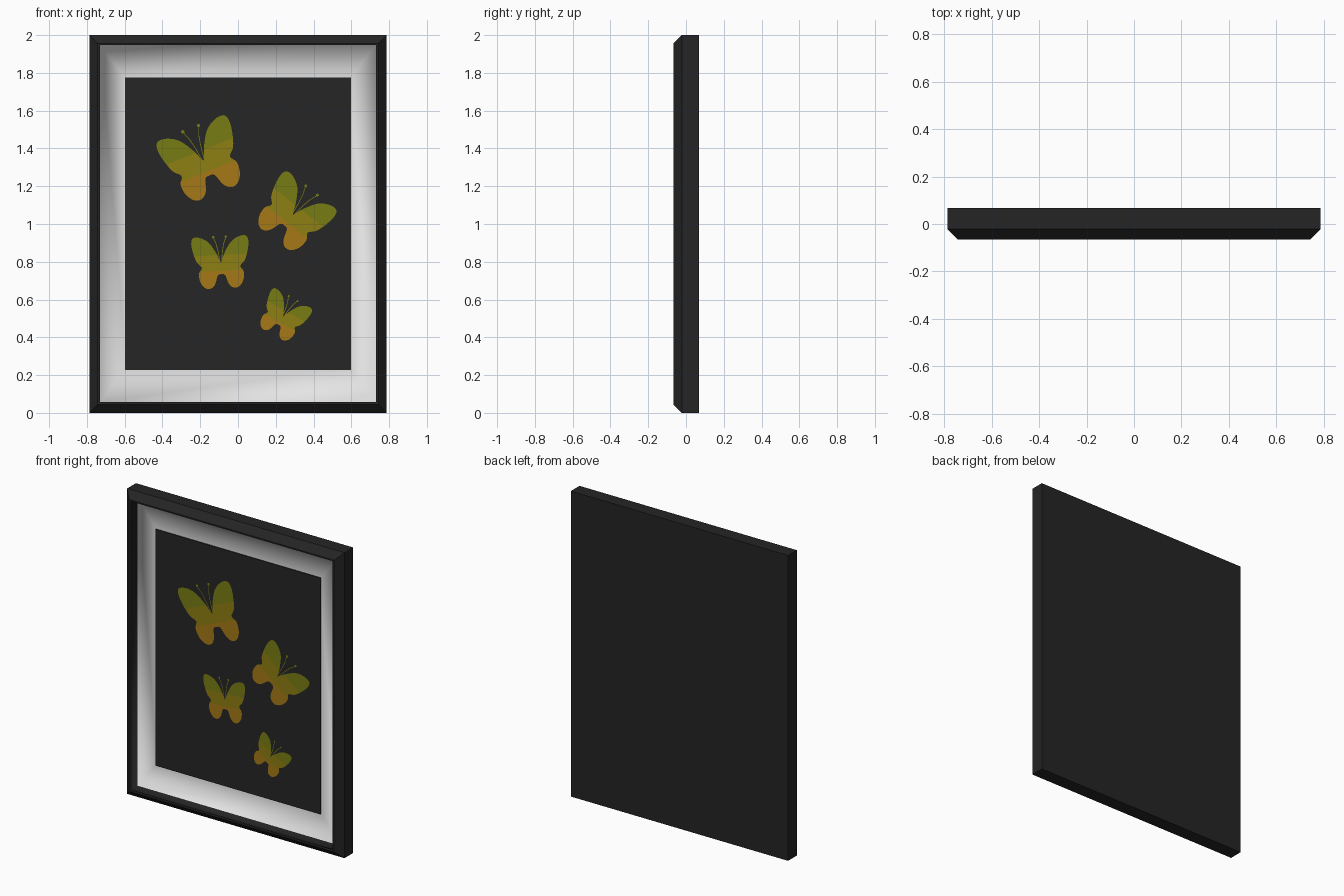
import bpy, bmesh, math
from mathutils import Vector

if "Cube" in bpy.data.objects:
    bpy.data.objects.remove(bpy.data.objects["Cube"])


def material(name, r, g, b):
    m = bpy.data.materials.new(name)
    m.diffuse_color = (r, g, b, 1)
    m.use_nodes = True
    m.node_tree.nodes["Principled BSDF"].inputs["Base Color"].default_value = m.diffuse_color
    return m


BLACK = material("frame black", 0.018, 0.018, 0.018)
WHITE = material("mat white", 0.78, 0.78, 0.78)
PANEL = material("panel charcoal", 0.019, 0.019, 0.019)
OLIVE = material("wing olive", 0.19, 0.20, 0.006)
MUSTARD = material("wing mustard", 0.27, 0.21, 0.006)
AMBER = material("wing amber", 0.38, 0.19, 0.008)
RED = material("edge red orange", 0.72, 0.07, 0.005)
OCHRE = material("edge ochre", 0.36, 0.22, 0.006)


def finish(name, bm, mats):
    me = bpy.data.meshes.new(name)
    bm.to_mesh(me)
    bm.free()
    for m in mats:
        me.materials.append(m)
    ob = bpy.data.objects.new(name, me)
    bpy.context.collection.objects.link(ob)
    return ob


def rect(bm, hw, z0, z1, y):
    return [bm.verts.new((x, y, z)) for x, z in
            ((-hw, z0), (hw, z0), (hw, z1), (-hw, z1))]


# Frame and recessed mat: one section of nested rectangles, back to front to inside
bm = bmesh.new()
sections = [(0.787, 0.0, 2.0, 0.068), (0.787, 0.0, 2.0, -0.022),
            (0.743, 0.044, 1.956, -0.066), (0.730, 0.058, 1.947, -0.066),
            (0.730, 0.058, 1.947, 0.005), (0.590, 0.240, 1.765, 0.005)]
rings = [rect(bm, *s) for s in sections]
bm.faces.new(rings[0][::-1])
for i, (a, b) in enumerate(zip(rings, rings[1:])):
    for k in range(4):
        n = (k + 1) % 4
        f = bm.faces.new((a[k], a[n], b[n], b[k]))
        f.material_index = 1 if i == 4 else 0
        f.smooth = i >= 3          # soft shading where the mat meets the wall
bm.faces.new(rings[-1]).material_index = 1
bmesh.ops.recalc_face_normals(bm, faces=bm.faces[:])
for e in bm.edges:
    e.smooth = all(f.smooth for f in e.link_faces)
finish("frame_and_mat", bm, [BLACK, WHITE])

# Dark display panel
bm = bmesh.new()
back = rect(bm, 0.598, 0.228, 1.776, 0.0045)
front = rect(bm, 0.598, 0.228, 1.776, -0.002)
bm.faces.new(front)
for k in range(4):
    n = (k + 1) % 4
    bm.faces.new((back[k], back[n], front[n], front[k]))
bmesh.ops.recalc_face_normals(bm, faces=bm.faces[:])
finish("display_panel", bm, [PANEL])

# Half of the butterfly outline, from the head notch round to the tail notch
HALF = [(0, 0.10), (0.13, 0.40), (0.38, 0.80), (0.68, 0.99), (0.93, 1.0),
        (1.01, 0.82), (0.97, 0.50), (0.85, 0.14), (0.68, -0.06),
        (0.79, -0.26), (0.76, -0.56), (0.60, -0.78), (0.40, -0.81),
        (0.24, -0.66), (0.13, -0.36), (0, -0.32)]


def smooth_loop(pts, steps=4):
    """Closed Catmull-Rom curve through the points."""
    out, n = [], len(pts)
    for i in range(n):
        p0, p1, p2, p3 = (Vector(pts[(i + k) % n]) for k in (-1, 0, 1, 2))
        for s in range(steps):
            t = s / steps
            out.append(0.5 * (2 * p1 + (p2 - p0) * t
                              + (2 * p0 - 5 * p1 + 4 * p2 - p3) * t * t
                              + (3 * p1 - p0 - 3 * p2 + p3) * t ** 3))
    return out


OUTLINE = smooth_loop(HALF + [(-x, z) for x, z in HALF[-2:0:-1]])[::-1]


def butterfly(name, cx, cz, size, tilt):
    bm = bmesh.new()
    wing = bm.faces.new([bm.verts.new((p.x, 0, p.y)) for p in OUTLINE])
    # coloured edge band around the wings
    rim = bmesh.ops.inset_region(bm, faces=[wing], thickness=0.045)["faces"]
    for f in rim:
        f.material_index = 3
    bmesh.ops.triangulate(bm, faces=bm.faces[:])
    # cut the colour bands across the wings
    for h in (0.36, -0.2):
        bmesh.ops.bisect_plane(bm, geom=bm.verts[:] + bm.edges[:] + bm.faces[:],
                               plane_co=(0, 0, h), plane_no=(0, 0, 1))
    for f in bm.faces:
        z = f.calc_center_median().z
        if f.material_index == 3:
            f.material_index = 3 if z < -0.2 else 4
        else:
            f.material_index = 0 if z > 0.36 else 1 if z > -0.2 else 2
    # thin curved antennae with a small knob
    w = 0.004 / size / 2
    for s in (-1, 1):
        path = [(s * 0.03, 0.12), (s * 0.07, 0.45), (s * 0.13, 0.75), (s * 0.22, 0.98)]
        pairs = [[bm.verts.new((x + d, 0, z)) for d in (-w, w)] for x, z in path]
        for a, b in zip(pairs, pairs[1:]):
            bm.faces.new((a[0], a[1], b[1], b[0]))
        knob = [bm.verts.new((s * 0.22 + 0.045 * math.cos(k * math.pi / 4), -0.002,
                              1.0 + 0.045 * math.sin(k * math.pi / 4))) for k in range(8)]
        bm.faces.new(knob)
    for f in bm.faces:
        f.normal_update()
        if f.normal.y > 0:
            f.normal_flip()
    ob = finish(name, bm, [OLIVE, MUSTARD, AMBER, RED, OCHRE])
    ob.location = (cx, -0.006, cz)
    ob.rotation_euler = (0, -math.radians(tilt), 0)
    ob.scale = (size,) * 3


butterfly("butterfly_large", -0.175, 1.317, 0.203, 22)
butterfly("butterfly_right", 0.280, 1.037, 0.178, -38)
butterfly("butterfly_middle", -0.090, 0.782, 0.150, 3)
butterfly("butterfly_small", 0.233, 0.500, 0.121, -29)
